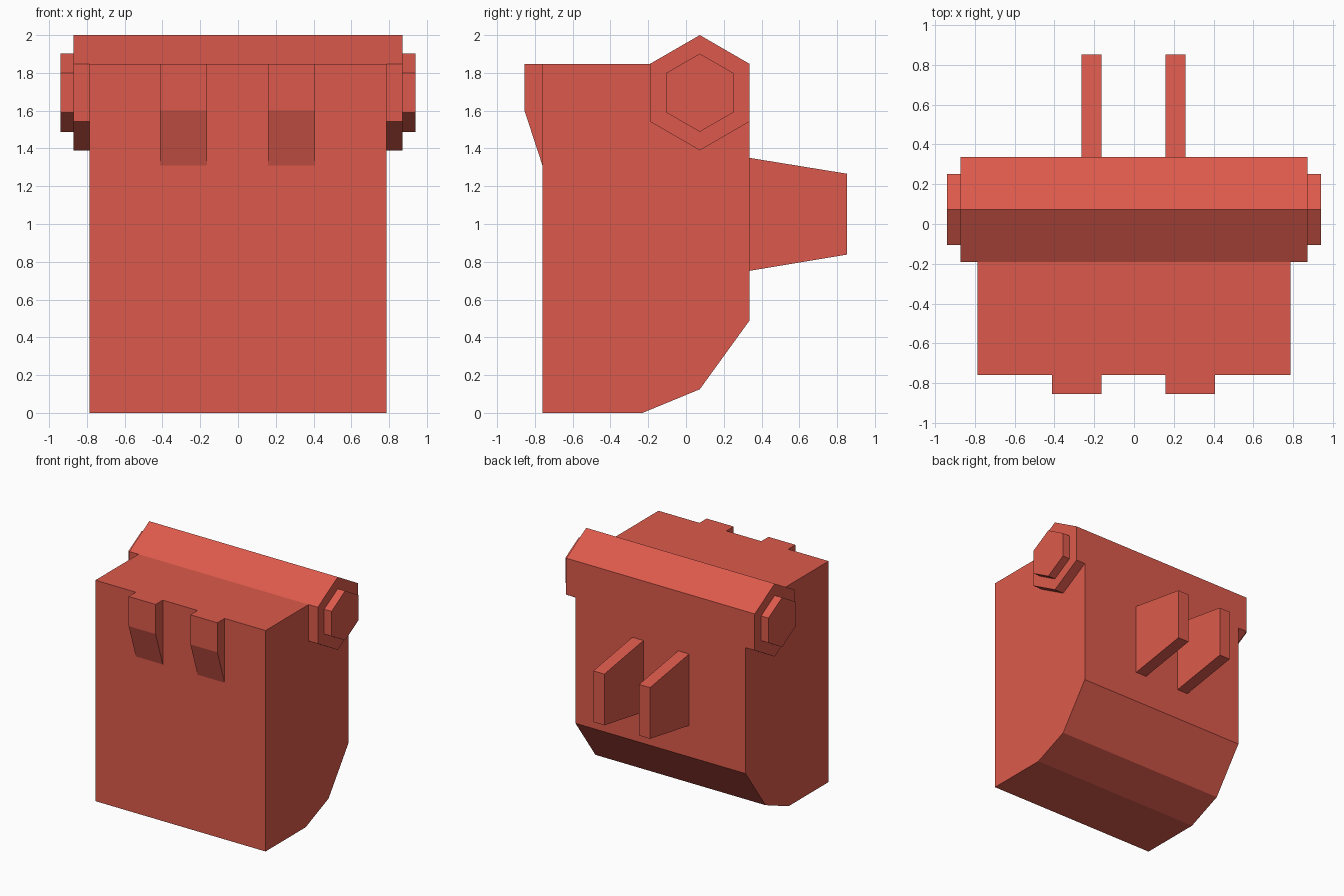
import bpy, bmesh, math

if "Cube" in bpy.data.objects:
    bpy.data.objects.remove(bpy.data.objects["Cube"])

red = bpy.data.materials.new("red")
red.diffuse_color = (0.716, 0.102, 0.072, 1)
red.use_nodes = True
red.node_tree.nodes["Principled BSDF"].inputs["Base Color"].default_value = red.diffuse_color


def extrude(name, profile, x0, x1):
    """Solid with a (y, z) side profile, spanning x0 to x1."""
    bm = bmesh.new()
    face = bm.faces.new([bm.verts.new((x0, y, z)) for y, z in profile])
    out = bmesh.ops.extrude_face_region(bm, geom=[face])
    for v in out["geom"]:
        if isinstance(v, bmesh.types.BMVert):
            v.co.x = x1
    bmesh.ops.recalc_face_normals(bm, faces=bm.faces)
    mesh = bpy.data.meshes.new(name)
    bm.to_mesh(mesh)
    bm.free()
    mesh.materials.append(red)
    obj = bpy.data.objects.new(name, mesh)
    bpy.context.collection.objects.link(obj)
    return obj


PIVOT_Y, PIVOT_Z = 0.073, 1.695


def hexagon(radius):
    return [(PIVOT_Y + radius * math.sin(i * math.pi / 3),
             PIVOT_Z + radius * math.cos(i * math.pi / 3)) for i in range(6)]


bar = hexagon(0.305)

# Main housing, notched to the middle of the hinge bar
extrude("body", [(-0.76, 0), (-0.23, 0), (0.073, 0.125), (0.337, 0.49),
                 bar[2], (PIVOT_Y, PIVOT_Z), bar[5], (-0.76, bar[5][1])],
        -0.787, 0.787)

# Hexagonal hinge bar and its stub ends
extrude("hinge_bar", bar, -0.872, 0.872)
for side, label in ((-1, "left"), (1, "right")):
    extrude("hinge_stub_" + label, hexagon(0.207), side * 0.872, side * 0.94)

# Front catches and rear prongs
catch = [(-0.76, 1.31), (-0.855, 1.6), (-0.855, bar[5][1]), (-0.76, bar[5][1])]
prong = [(0.337, 0.752), (0.853, 0.838), (0.853, 1.266), (0.337, 1.35)]
for label, c0, c1, p0, p1 in (("left", -0.413, -0.164, -0.265, -0.164),
                              ("right", 0.158, 0.408, 0.158, 0.26)):
    extrude("front_catch_" + label, catch, c0, c1)
    extrude("rear_prong_" + label, prong, p0, p1)
